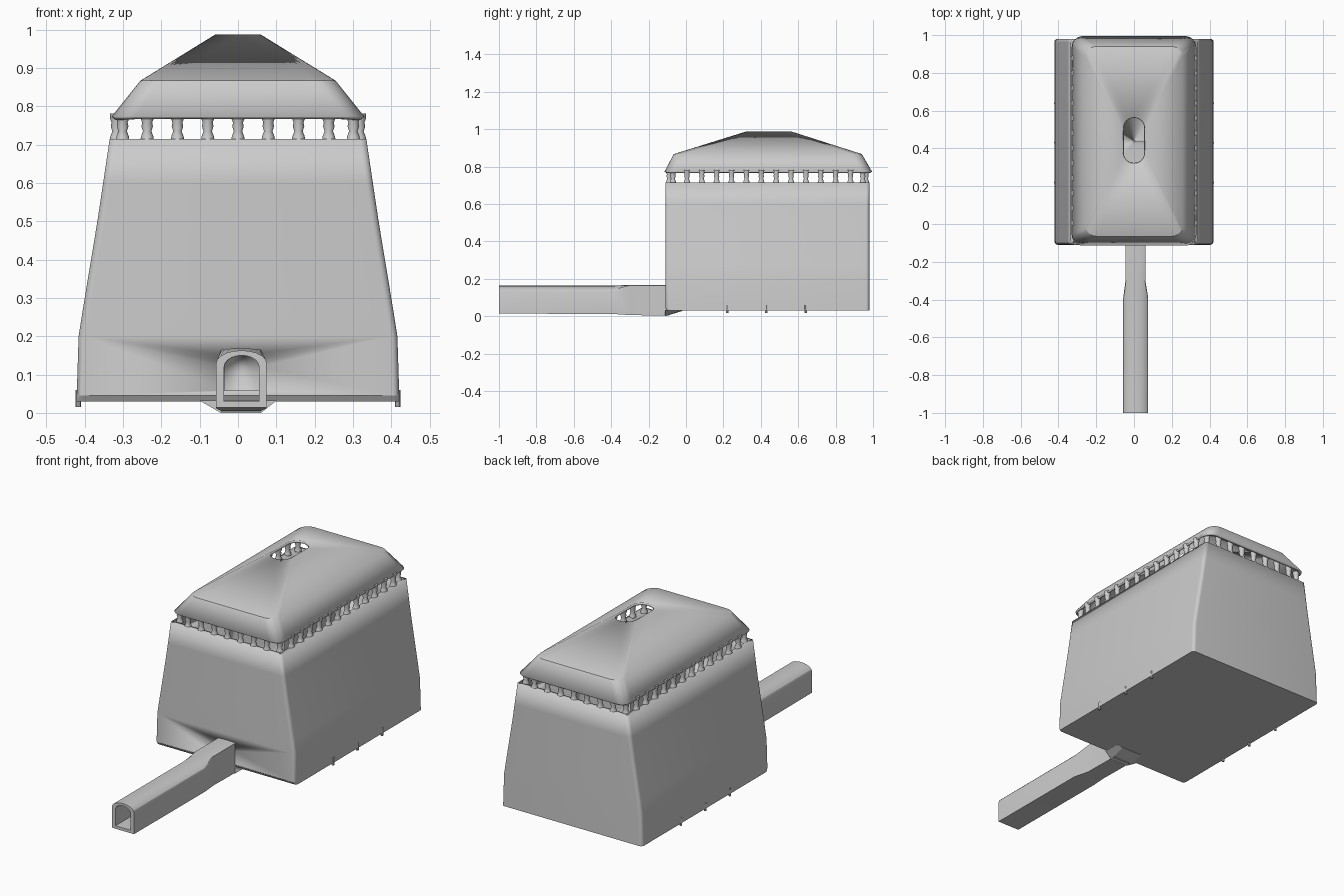
import bpy, bmesh
from math import sin, cos, pi, radians

if "Cube" in bpy.data.objects:
    bpy.data.objects.remove(bpy.data.objects["Cube"])


def make(name, bm, angle=25):
    me = bpy.data.meshes.new(name)
    bm.to_mesh(me)
    bm.free()
    ob = bpy.data.objects.new(name, me)
    bpy.context.collection.objects.link(ob)
    bpy.ops.object.select_all(action='DESELECT')
    ob.select_set(True)
    bpy.context.view_layer.objects.active = ob
    bpy.ops.object.shade_smooth_by_angle(angle=radians(angle))
    return ob


def loft(bm, rings, closed=False, cap_start=False, cap_end=False):
    vs = [[bm.verts.new(p) for p in r] for r in rings]
    n = len(vs[0])
    for a, b in zip(vs, vs[1:] + ([vs[0]] if closed else [])):
        for i in range(n):
            j = (i + 1) % n
            bm.faces.new((a[i], a[j], b[j], b[i]))
    if cap_start:
        bm.faces.new(vs[0][::-1])
    if cap_end:
        bm.faces.new(vs[-1])


def rounded_rect(hx, y0, y1, r, z, n=6):
    pts = []
    for k, (cx, cy) in enumerate(((hx - r, y1 - r), (-hx + r, y1 - r),
                                  (-hx + r, y0 + r), (hx - r, y0 + r))):
        for i in range(n + 1):
            a = pi / 2 * (k + i / n)
            pts.append((cx + r * cos(a), cy + r * sin(a), z))
    return pts


def arch(x0, x1, z0, zs, z1, y, n=10):
    cx, rx = (x0 + x1) / 2, (x1 - x0) / 2
    return [(x0, y, z0), (x1, y, z0)] + [
        (cx + rx * cos(pi * i / n), y, zs + (z1 - zs) * sin(pi * i / n)) for i in range(n + 1)]


def solidify(ob, t):
    m = ob.modifiers.new("wall", 'SOLIDIFY')
    m.thickness, m.offset, m.use_even_offset = t, -1, True


# tapering hollow hall, open at the top
bm = bmesh.new()
loft(bm, [rounded_rect(hx, y0, 0.98, 0.018, z) for z, hx, y0 in
          ((0.03, 0.422, -0.10), (0.045, 0.421, -0.11), (0.20, 0.416, -0.11), (0.27, 0.405, -0.11),
           (0.50, 0.367, -0.11), (0.60, 0.352, -0.11), (0.715, 0.335, -0.11))], cap_start=True)
hall = make("hall_walls", bm)
solidify(hall, 0.025)

# doorway cut through the front wall
bm = bmesh.new()
loft(bm, [arch(-0.035, 0.055, 0.058, 0.12, 0.15, y) for y in (-0.15, -0.05)],
     cap_start=True, cap_end=True)
bmesh.ops.recalc_face_normals(bm, faces=bm.faces)
cutter = make("doorway_cutter", bm)
cutter.hide_render = True
cutter.hide_set(True)
m = hall.modifiers.new("doorway", 'BOOLEAN')
m.operation, m.object, m.solver = 'DIFFERENCE', cutter, 'EXACT'

# hipped roof shell with an oval skylight
bm = bmesh.new()
loft(bm, [rounded_rect(0.33, -0.115, 0.995, 0.06, 0.773),
          rounded_rect(0.255, -0.065, 0.94, 0.055, 0.867),
          rounded_rect(0.06, 0.32, 0.565, 0.0599, 0.987)])
solidify(make("roof", bm), 0.012)

# ring of small balusters between wall and roof
spots = []
for i in range(-3, 4):
    spots += [(i * 0.079, -0.09), (i * 0.079, 0.962)]
for s in (-1, 1):
    spots += [(s * 0.317, 0.005 + 0.0795 * k) for k in range(12)]
    spots += [(s * 0.301, -0.07), (s * 0.301, 0.945)]
profile = ((0.018, 0.71), (0.016, 0.722), (0.011, 0.735), (0.015, 0.748), (0.013, 0.758),
           (0.017, 0.768), (0.017, 0.782))
bm = bmesh.new()
for x, y in spots:
    loft(bm, [[(x + r * cos(pi * i / 5), y + r * sin(pi * i / 5), z) for i in range(10)]
              for r, z in profile], cap_start=True, cap_end=True)
make("balusters", bm, 40)

# entrance tunnel: square neck flaring into an arched passage
bm = bmesh.new()
loft(bm, [arch(-0.045, 0.06, 0.003, 0.164, 0.168, -0.09),
          arch(-0.045, 0.06, 0.006, 0.164, 0.168, -0.30),
          arch(-0.057, 0.075, 0.012, 0.13, 0.163, -0.39),
          arch(-0.057, 0.075, 0.014, 0.13, 0.163, -1.0),
          arch(-0.036, 0.055, 0.03, 0.12, 0.15, -1.0),
          arch(-0.036, 0.055, 0.03, 0.12, 0.15, -0.09)], closed=True)
bmesh.ops.recalc_face_normals(bm, faces=bm.faces)
make("entrance_tunnel", bm)

# sloped footing under the doorway
bm = bmesh.new()
loft(bm, [[(-0.1, y, 0.032), (-0.045, y, z), (0.06, y, z), (0.1, y, 0.032)]
          for y, z in ((-0.112, 0.0), (-0.02, 0.028))], cap_start=True, cap_end=True)
bmesh.ops.recalc_face_normals(bm, faces=bm.faces)
make("doorway_footing", bm)

# small pegs along the lower side edges
bm = bmesh.new()
for s in (-1, 1):
    for y in (0.22, 0.43, 0.64):
        loft(bm, [[(s * 0.417 + 0.007 * cos(pi * i / 4), y + 0.007 * sin(pi * i / 4), z)
                   for i in range(8)] for z in (0.016, 0.06)], cap_start=True, cap_end=True)
make("edge_pegs", bm)
